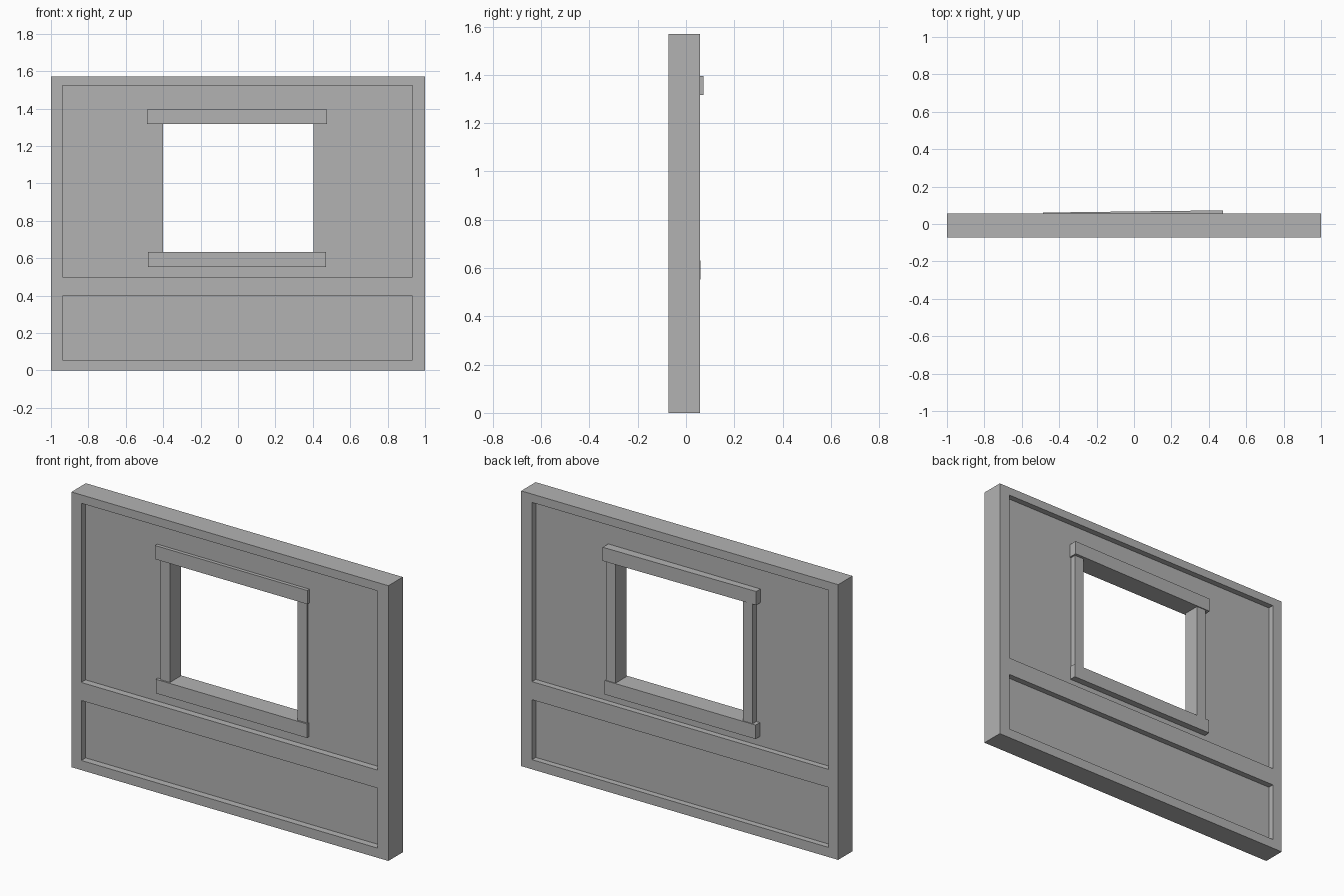
import bpy, bmesh

if "Cube" in bpy.data.objects:
    bpy.data.objects.remove(bpy.data.objects["Cube"], do_unlink=True)

# Single plain grey finish
grey = bpy.data.materials.new("plain_grey")
grey.use_nodes = True
colour = (0.45, 0.45, 0.45, 1)
grey.diffuse_color = colour
bsdf = next(n for n in grey.node_tree.nodes if n.type == 'BSDF_PRINCIPLED')
bsdf.inputs["Base Color"].default_value = colour


def box(name, xs, ys, zs, skew=0.0):
    """Box between limits; skew pushes the back of the +x end further out."""
    bm = bmesh.new()
    bmesh.ops.create_cube(bm, size=1)
    for v in bm.verts:
        right, back, top = (c > 0 for c in v.co)
        v.co = (xs[right], ys[back], zs[top])
        if right and back:
            v.co.y += skew
    mesh = bpy.data.meshes.new(name)
    bm.to_mesh(mesh)
    bm.free()
    mesh.materials.append(grey)
    obj = bpy.data.objects.new(name, mesh)
    bpy.context.collection.objects.link(obj)
    return obj


def cut(target, cutter):
    """Subtract the cutter for good, then discard it."""
    cutter.hide_render = True
    mod = target.modifiers.new("cut", 'BOOLEAN')
    mod.operation = 'DIFFERENCE'
    mod.solver = 'EXACT'
    mod.object = cutter
    bpy.context.view_layer.objects.active = target
    bpy.ops.object.modifier_apply(modifier=mod.name)
    bpy.data.objects.remove(cutter, do_unlink=True)


FRONT, BACK = -0.073, 0.057
PANEL_FRONT, PANEL_BACK = -0.034, 0.023
OPEN_X = (-0.40, 0.405)
OPEN_Z = (0.632, 1.317)

# Wall slab with recessed upper and lower panels on both sides
wall = box("wall", (-1, 1), (FRONT, BACK), (0, 1.57))
for zs in ((0.055, 0.397), (0.5, 1.522)):
    for ys in ((-0.2, PANEL_FRONT), (PANEL_BACK, 0.2)):
        cut(wall, box("recess_cutter", (-0.938, 0.932), ys, zs))

# Window opening
cut(wall, box("opening_cutter", OPEN_X, (-0.3, 0.3), OPEN_Z))

# Window trim, passing through the wall and proud of both panels
for name, xs in (("right_jamb", (-0.46, OPEN_X[0])),
                 ("left_jamb", (OPEN_X[1], 0.465))):
    box(name, xs, (-0.042, 0.056), OPEN_Z)
box("window_sill", (-0.482, 0.471), (-0.052, 0.061), (0.552, OPEN_Z[0]))
box("window_head", (-0.486, 0.475), (-0.054, 0.061), (OPEN_Z[1], 1.395), skew=0.012)
